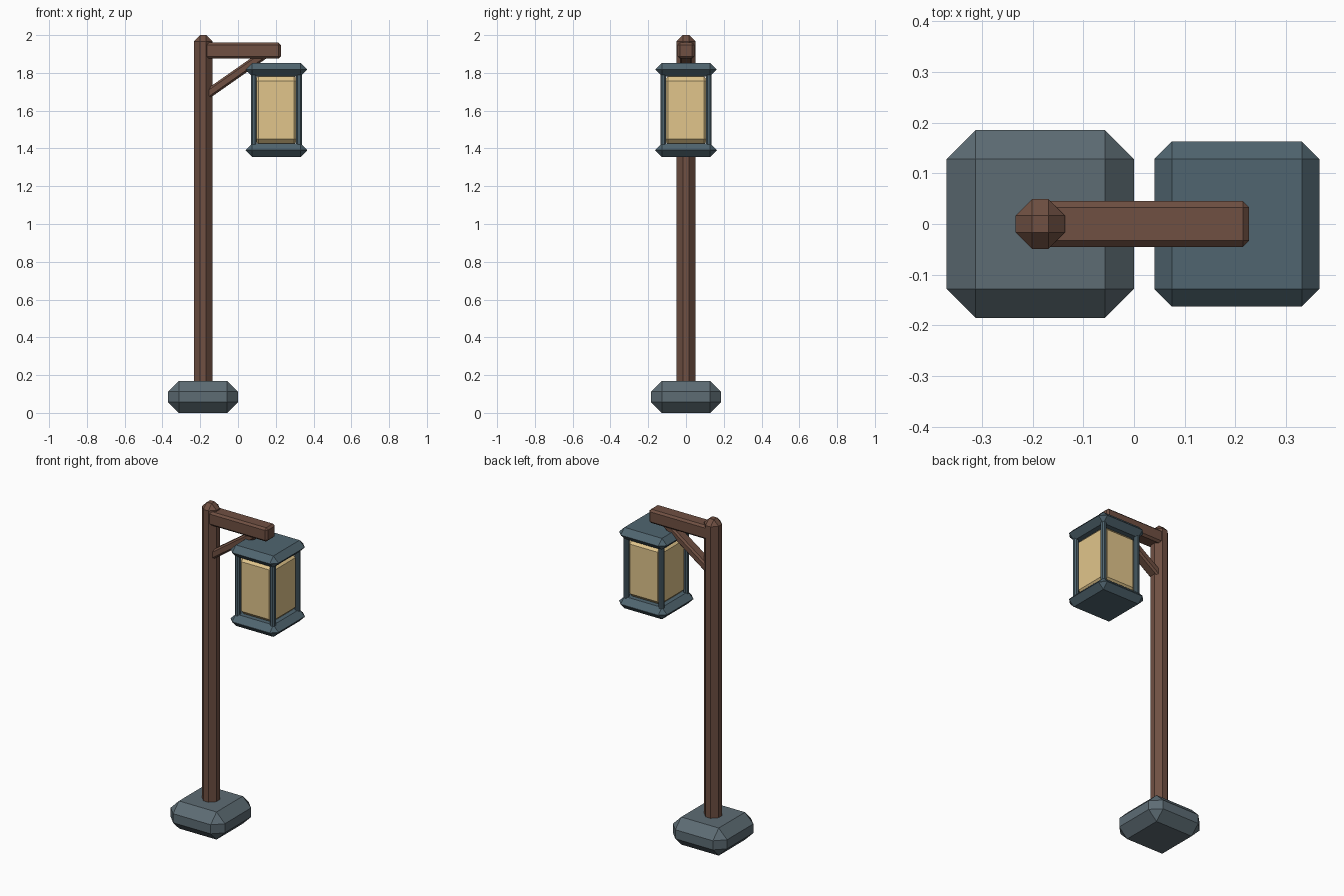
import bpy, bmesh, math
from mathutils import Matrix

if "Cube" in bpy.data.objects:
    bpy.data.objects.remove(bpy.data.objects["Cube"])


def material(name, rgb):
    m = bpy.data.materials.new(name)
    m.diffuse_color = (*rgb, 1)
    m.use_nodes = True
    m.node_tree.nodes["Principled BSDF"].inputs["Base Color"].default_value = m.diffuse_color
    return m


stone = material("stone", (0.11, 0.15, 0.175))
metal = material("metal", (0.08, 0.13, 0.16))
wood = material("wood", (0.16, 0.08, 0.055))
glass = material("glass", (0.75, 0.56, 0.26))


def block(name, lo, hi, chamfer, mat, tilt=0.0):
    """Chamfered box between two corners, optionally tilted about y."""
    size = [b - a for a, b in zip(lo, hi)]
    mid = [(a + b) / 2 for a, b in zip(lo, hi)]
    bm = bmesh.new()
    bmesh.ops.create_cube(bm, size=1, matrix=Matrix.Diagonal((*size, 1)))
    bmesh.ops.bevel(bm, geom=bm.edges[:], offset=chamfer, segments=1,
                    affect='EDGES', clamp_overlap=True)
    mesh = bpy.data.meshes.new(name)
    bm.to_mesh(mesh)
    bm.free()
    mesh.materials.append(mat)
    ob = bpy.data.objects.new(name, mesh)
    ob.location = mid
    ob.rotation_euler.y = tilt
    bpy.context.collection.objects.link(ob)
    return ob


# Stone foot and wooden post
PX = -0.185
block("base", (PX - 0.185, -0.185, 0), (PX + 0.185, 0.185, 0.17), 0.057, stone)
block("post", (PX - 0.049, -0.049, 0.08), (PX + 0.049, 0.049, 2.0), 0.0325, wood)

# Horizontal arm and diagonal brace
block("arm", (-0.20, -0.045, 1.875), (0.227, 0.045, 1.96), 0.012, wood)
cx, cz, length = -0.015, 1.79, 0.40
block("brace", (cx - length / 2, -0.033, cz - 0.024),
      (cx + length / 2, 0.033, cz + 0.024), 0.01, wood, -math.radians(35))

# Lantern: two caps, glass body, four corner bars
LX = 0.203
for name, z0, z1 in (("lantern_bottom", 1.354, 1.427), ("lantern_top", 1.782, 1.853)):
    block(name, (LX - 0.163, -0.163, z0), (LX + 0.163, 0.163, z1), 0.035, metal)
block("lantern_glass", (LX - 0.122, -0.122, 1.422), (LX + 0.122, 0.122, 1.784),
      0.028, glass)
for sx in (-1, 1):
    for sy in (-1, 1):
        x, y = LX + sx * 0.120, sy * 0.120
        block("lantern_bar", (x - 0.015, y - 0.015, 1.40),
              (x + 0.015, y + 0.015, 1.81), 0.008, metal)
